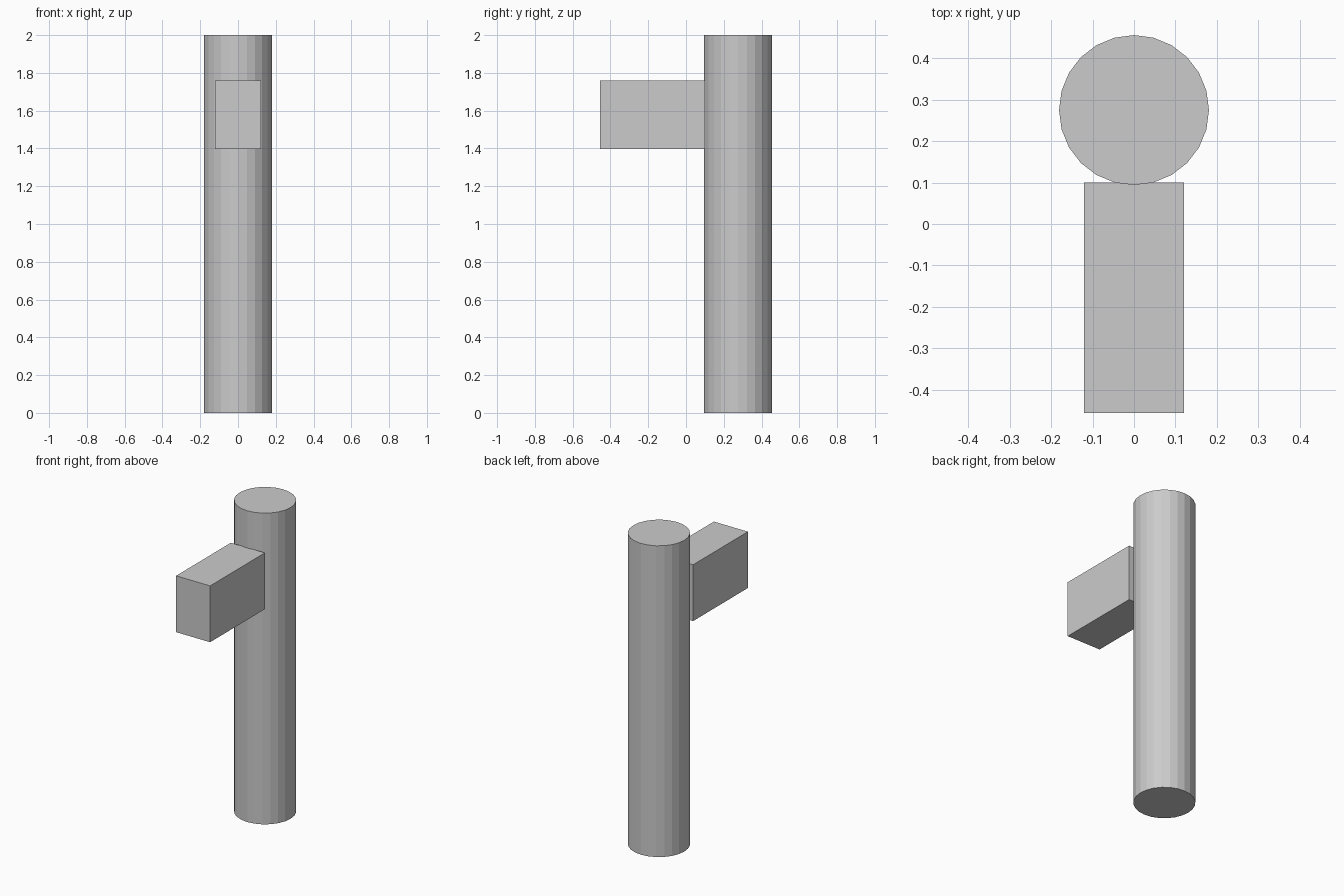
import bpy

if "Cube" in bpy.data.objects:
    bpy.data.objects.remove(bpy.data.objects["Cube"])

grey = bpy.data.materials.new("neutral grey")
grey.diffuse_color = (0.6, 0.6, 0.6, 1)
grey.use_nodes = True
grey.node_tree.nodes["Principled BSDF"].inputs["Base Color"].default_value = grey.diffuse_color


def finish(name):
    obj = bpy.context.object
    obj.name = name
    obj.data.materials.append(grey)
    return obj


# Upright round post, 24 flat sides
bpy.ops.mesh.primitive_cylinder_add(vertices=24, radius=0.181, depth=2,
                                    location=(0, 0.275, 1))
finish("post")

# Rectangular arm reaching forward, just entering the post
bpy.ops.mesh.primitive_cube_add(size=1, location=(0, -0.178, 1.579))
arm = finish("arm")
arm.scale = (0.242, 0.556, 0.362)
